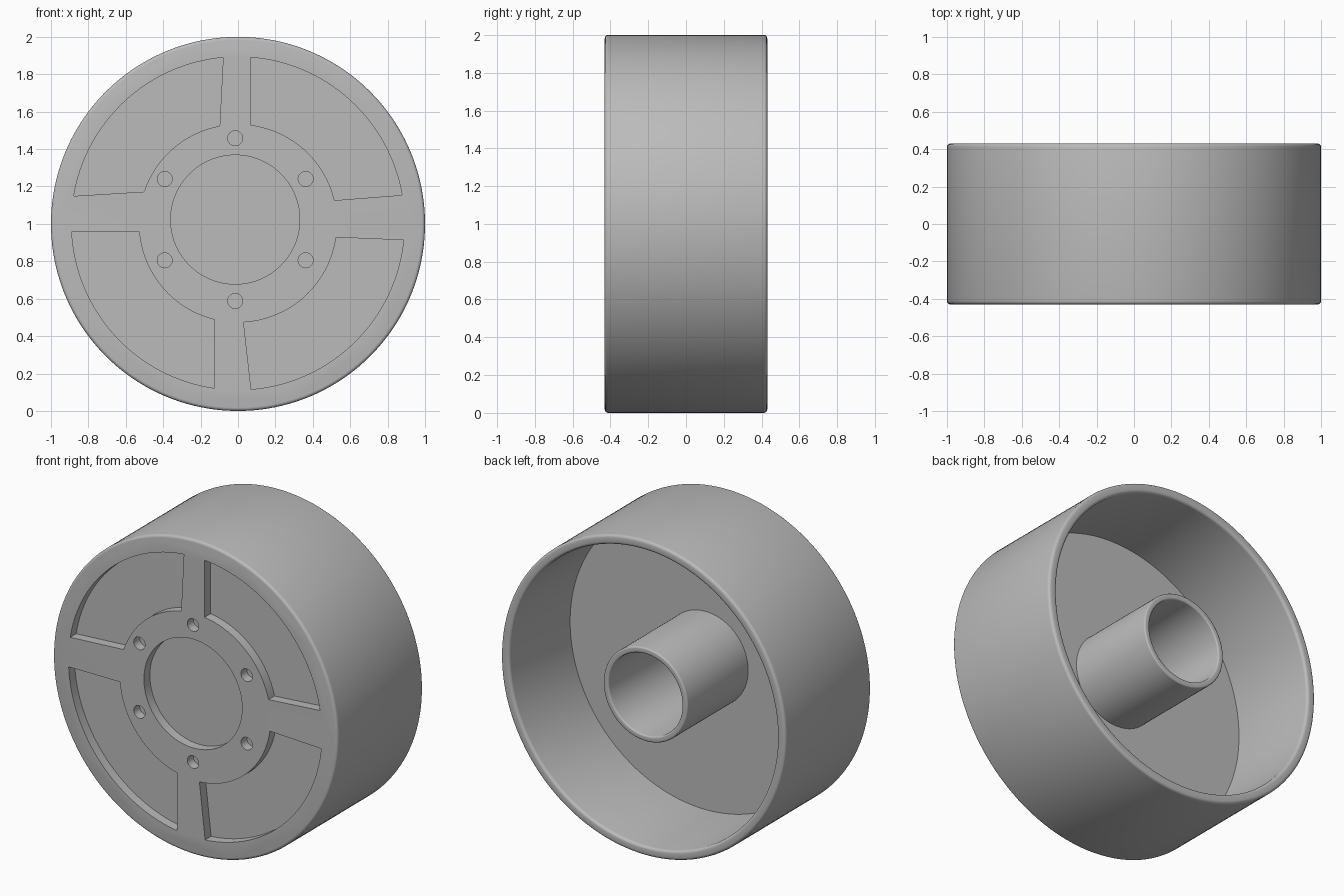
import bpy, bmesh, math
from math import sin, cos, pi, atan2

cube = bpy.data.objects.get("Cube")
if cube:
    bpy.data.objects.remove(cube, do_unlink=True)

FRONT, BACK = -0.43, 0.43
DISC_BACK = -0.18
RECESS = 0.06
OFF_X, OFF_Z = -0.015, 1.023   # slightly off-centre hub axis

metal = bpy.data.materials.new("plain grey")
metal.use_nodes = True
GREY = (0.5, 0.5, 0.5, 1)
metal.diffuse_color = GREY
metal.node_tree.nodes["Principled BSDF"].inputs["Base Color"].default_value = GREY


def make_object(name, bm):
    bmesh.ops.recalc_face_normals(bm, faces=bm.faces)
    mesh = bpy.data.meshes.new(name)
    bm.to_mesh(mesh)
    bm.free()
    mesh.materials.append(metal)
    obj = bpy.data.objects.new(name, mesh)
    bpy.context.collection.objects.link(obj)
    return obj


def select_only(obj):
    bpy.ops.object.select_all(action='DESELECT')
    obj.select_set(True)
    bpy.context.view_layer.objects.active = obj


def smooth(obj):
    select_only(obj)
    bpy.ops.object.shade_smooth_by_angle(angle=math.radians(25))


def lathe(bm, profile, cx, cz, segs=160, closed=False):
    """Spin (radius, y) points round the y axis; cap the ends or close the loop."""
    rings = [[bm.verts.new((cx + r * cos(2 * pi * i / segs), y, cz + r * sin(2 * pi * i / segs)))
              for i in range(segs)] for r, y in profile]
    pairs = list(zip(rings, rings[1:]))
    if closed:
        pairs.append((rings[-1], rings[0]))
    else:
        bm.faces.new(rings[0])
        bm.faces.new(rings[-1])
    for a, b in pairs:
        for i in range(segs):
            j = (i + 1) % segs
            bm.faces.new((a[i], a[j], b[j], b[i]))


def fillet(r, y, dr, dy, size, steps=4):
    """Rounded corner at (r, y): dr, dy point from the corner into the solid."""
    return [(r + dr * size * (1 - cos(t)), y + dy * size * (1 - sin(t)))
            for t in (pi / 2 * k / steps for k in range(steps + 1))]


# Wheel: front disc with a deep rim, hollow at the back
F = 0.018
body = [*reversed(fillet(1, FRONT, -1, 1, F)),
        *fillet(1, BACK, -1, -1, F),
        *reversed(fillet(0.94, BACK, 1, -1, F)),
        (0.94, DISC_BACK)]
bm = bmesh.new()
lathe(bm, body, 0, 1)
wheel = make_object("wheel", bm)

# Cutters: four pockets, each given by its inner and outer corners on both sides
R_IN, R_OUT, STEPS = 0.53, 0.89, 32
POCKETS = [
    ((0.511, 0.122), (0.882, 0.152), (0.067, 0.528), (0.067, 0.892)),
    ((-0.099, 0.526), (-0.08, 0.894), (-0.505, 0.17), (-0.877, 0.146)),
    ((-0.53, -0.044), (-0.888, -0.044), (-0.126, -0.517), (-0.126, -0.878)),
    ((0.03, -0.528), (0.07, -0.886), (0.519, -0.074), (0.888, -0.09)),
]


def arc(radius, p, q):
    a, b = atan2(p[1], p[0]), atan2(q[1], q[0])
    if b < a:
        b += 2 * pi
    return [(radius * cos(a + (b - a) * k / STEPS), 1.003 + radius * sin(a + (b - a) * k / STEPS))
            for k in range(STEPS + 1)]


bm = bmesh.new()
for in_a, out_a, in_b, out_b in POCKETS:
    inner, outer = arc(R_IN, in_a, in_b), arc(R_OUT, out_a, out_b)
    layers = []
    for y in (FRONT - 0.1, FRONT + RECESS):
        layers.append([bm.verts.new((x, y, z)) for x, z in inner + outer[::-1]])
        bm.faces.new(layers[-1])
    n = len(layers[0])
    for i in range(n):
        j = (i + 1) % n
        bm.faces.new((layers[0][i], layers[0][j], layers[1][j], layers[1][i]))

# Cutters: centre recess and six bolt holes
lathe(bm, [(0.345, FRONT - 0.1), (0.345, FRONT + RECESS)], OFF_X, OFF_Z, 96)
for k in range(6):
    a = pi / 2 + k * pi / 3
    lathe(bm, [(0.04, FRONT - 0.1), (0.04, FRONT + RECESS)],
          OFF_X + 0.435 * cos(a), OFF_Z + 0.435 * sin(a), 32)
cutter = make_object("recess_cutter", bm)
cutter.hide_render = True

cut = wheel.modifiers.new("recesses", 'BOOLEAN')
cut.operation = 'DIFFERENCE'
cut.solver = 'EXACT'
cut.object = cutter
select_only(wheel)
bpy.ops.object.modifier_apply(modifier=cut.name)
bpy.data.objects.remove(cutter, do_unlink=True)
smooth(wheel)

# Hub tube on the back of the disc
H = 0.01
tube = [(0.296, DISC_BACK - 0.02),
        *fillet(0.296, BACK, -1, -1, H),
        *reversed(fillet(0.258, BACK, 1, -1, H)),
        (0.258, DISC_BACK - 0.02)]
bm = bmesh.new()
lathe(bm, tube, OFF_X, OFF_Z, 96, closed=True)
smooth(make_object("hub_tube", bm))
